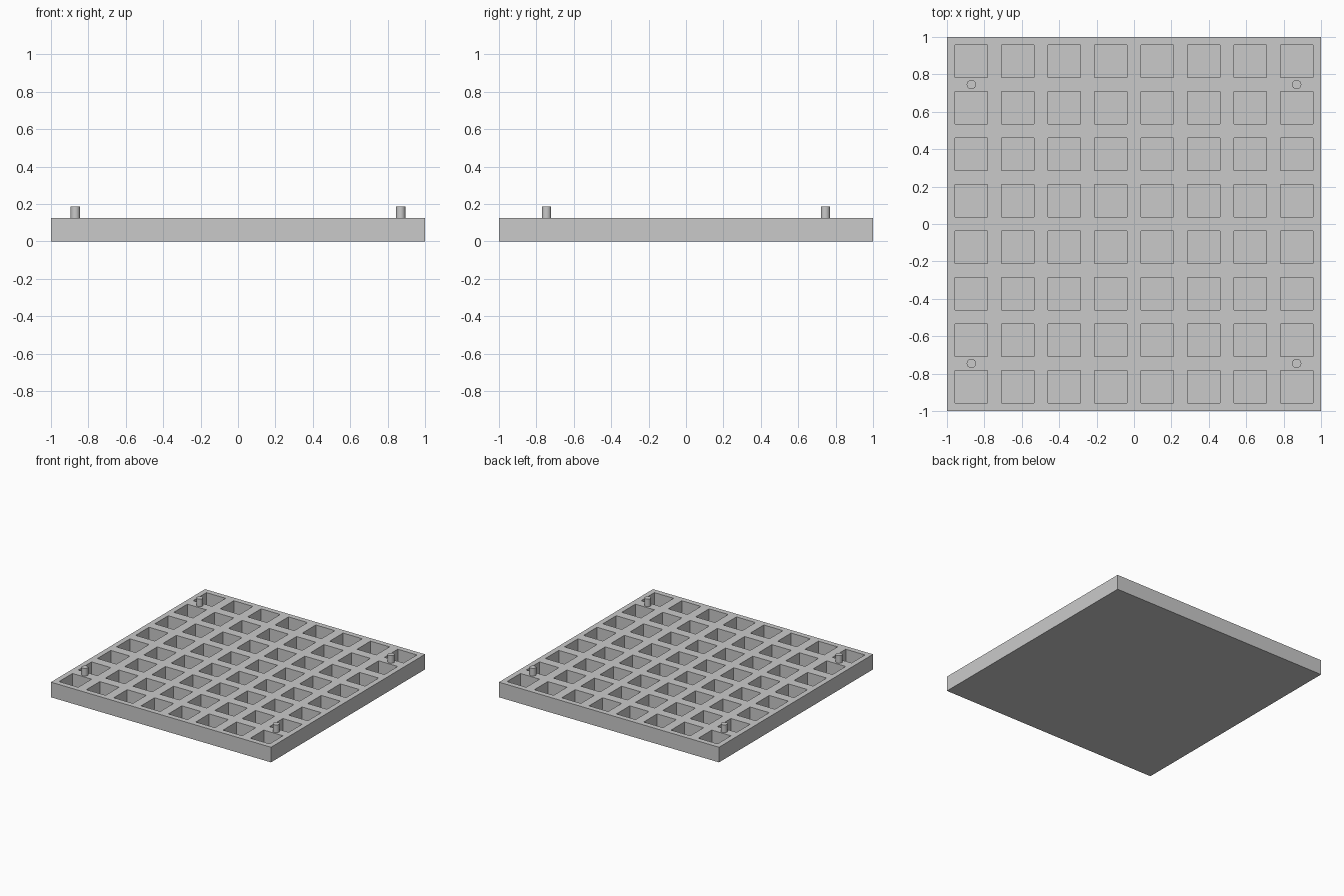
import bpy
import bmesh

cube = bpy.data.objects.get("Cube")
if cube:
    bpy.data.objects.remove(cube, do_unlink=True)

UNIT = 2 / 161          # one millimetre of a 161 mm board
CELLS = 8
PITCH = 20 * UNIT
POCKET = 14 * UNIT
THICKNESS = 10 * UNIT
POCKET_FLOOR = 2 * UNIT
PEG_RADIUS = 2 * UNIT
PEG_HEIGHT = 5 * UNIT

# Plain grey plastic
grey = bpy.data.materials.new("plain_grey")
grey.use_nodes = True
colour = (0.59, 0.59, 0.59, 1)
grey.diffuse_color = colour
grey.node_tree.nodes["Principled BSDF"].inputs["Base Color"].default_value = colour


def add_object(name, bm):
    mesh = bpy.data.meshes.new(name)
    bm.to_mesh(mesh)
    bm.free()
    mesh.materials.append(grey)
    obj = bpy.data.objects.new(name, mesh)
    bpy.context.collection.objects.link(obj)
    return obj


# Tray: a grid of cells, each inset and sunk into a square pocket
bm = bmesh.new()
half = CELLS * PITCH / 2
bmesh.ops.create_grid(bm, x_segments=CELLS, y_segments=CELLS, size=half)
for v in bm.verts:
    v.co.z = THICKNESS
cells = bm.faces[:]
bmesh.ops.inset_individual(bm, faces=cells, thickness=(PITCH - POCKET) / 2, use_even_offset=True)
bmesh.ops.inset_individual(bm, faces=cells, thickness=0)
for f in cells:
    for v in f.verts:
        v.co.z = POCKET_FLOOR

# Widen the outer rim slightly to the full board size
for v in bm.verts:
    for axis in (0, 1):
        if abs(v.co[axis]) > half - UNIT / 10:
            v.co[axis] = 1 if v.co[axis] > 0 else -1

# Outer walls and underside
rim = [e for e in bm.edges if e.is_boundary]
walls = bmesh.ops.extrude_edge_only(bm, edges=rim)["geom"]
for v in walls:
    if isinstance(v, bmesh.types.BMVert):
        v.co.z = 0
bmesh.ops.holes_fill(bm, edges=[e for e in bm.edges if e.is_boundary], sides=0)
bmesh.ops.recalc_face_normals(bm, faces=bm.faces[:])
add_object("pocket_tray", bm)

# Four locating pegs between the outer pockets
for x_name, x in (("left", 70 * UNIT), ("right", -70 * UNIT)):
    for y_name, y in (("front", -60 * UNIT), ("back", 60 * UNIT)):
        bm = bmesh.new()
        bmesh.ops.create_cone(bm, cap_ends=True, segments=32, radius1=PEG_RADIUS,
                              radius2=PEG_RADIUS, depth=PEG_HEIGHT)
        peg = add_object(f"{y_name}_{x_name}_peg", bm)
        peg.location = (x, y, THICKNESS + PEG_HEIGHT / 2)
        bpy.ops.object.select_all(action="DESELECT")
        peg.select_set(True)
        bpy.context.view_layer.objects.active = peg
        bpy.ops.object.shade_smooth_by_angle()
